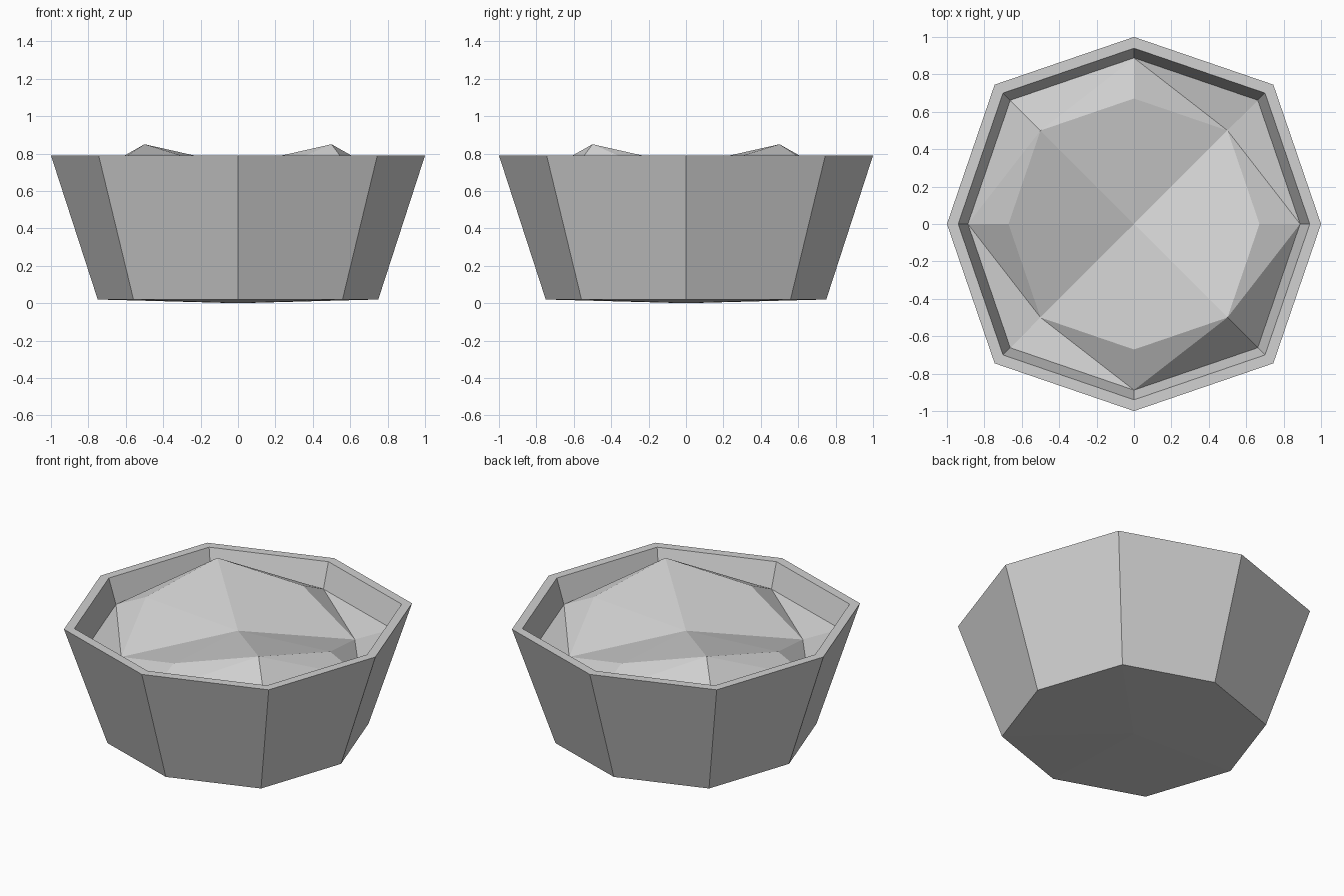
import bpy
import bmesh

cube = bpy.data.objects.get("Cube")
if cube:
    bpy.data.objects.remove(cube, do_unlink=True)

grey = bpy.data.materials.new("plain_grey")
grey.use_nodes = True
colour = (0.64, 0.64, 0.64, 1)
grey.diffuse_color = colour
grey.node_tree.nodes["Principled BSDF"].inputs["Base Color"].default_value = colour

# Eight directions: straight points and slightly longer diagonal points
D = 0.745
DIRECTIONS = [(1, 0), (D, D), (0, 1), (-D, D), (-1, 0), (-D, -D), (0, -1), (D, -D)]


def ring(bm, radius, heights):
    """Octagonal ring; heights holds one value per corner."""
    return [bm.verts.new((x * radius, y * radius, z))
            for (x, y), z in zip(DIRECTIONS, heights)]


def fan(bm, corners, height):
    centre = bm.verts.new((0, 0, height))
    for i, corner in enumerate(corners):
        bm.faces.new((corner, corners[(i + 1) % 8], centre))


def finish(bm, name):
    bmesh.ops.recalc_face_normals(bm, faces=bm.faces)
    mesh = bpy.data.meshes.new(name)
    bm.to_mesh(mesh)
    bm.free()
    mesh.materials.append(grey)
    obj = bpy.data.objects.new(name, mesh)
    bpy.context.collection.objects.link(obj)
    return obj


# Pot: outer wall, flat rim, sloped inner wall, shallow pointed underside
bm = bmesh.new()
profile = [(0.75, 0.02), (1.0, 0.79), (0.94, 0.79), (0.72, 0.11)]
rings = [ring(bm, r, [z] * 8) for r, z in profile]
for low, high in zip(rings, rings[1:]):
    for i in range(8):
        j = (i + 1) % 8
        bm.faces.new((low[i], low[j], high[j], high[i]))
fan(bm, rings[0], 0.0)
fan(bm, rings[-1], 0.11)
finish(bm, "pot")

# Filling: faceted surface with two opposite peaks and two opposite hollows
PEAK, HOLLOW, MID = 0.85, 0.58, 0.737
bm = bmesh.new()
edge = ring(bm, 0.888, [0.63] * 8)
inner = ring(bm, 0.671, [MID, HOLLOW, MID, PEAK] * 2)
for i in range(8):
    j = (i + 1) % 8
    # every split runs from a diagonal inner corner to a straight edge corner
    if i % 2:
        bm.faces.new((edge[i], edge[j], inner[i]))
        bm.faces.new((inner[i], edge[j], inner[j]))
    else:
        bm.faces.new((edge[i], edge[j], inner[j]))
        bm.faces.new((edge[i], inner[j], inner[i]))
fan(bm, inner, 0.695)
filling = finish(bm, "filling")
# open surface: make sure it faces up
if sum(p.normal.z for p in filling.data.polygons) < 0:
    filling.data.flip_normals()
